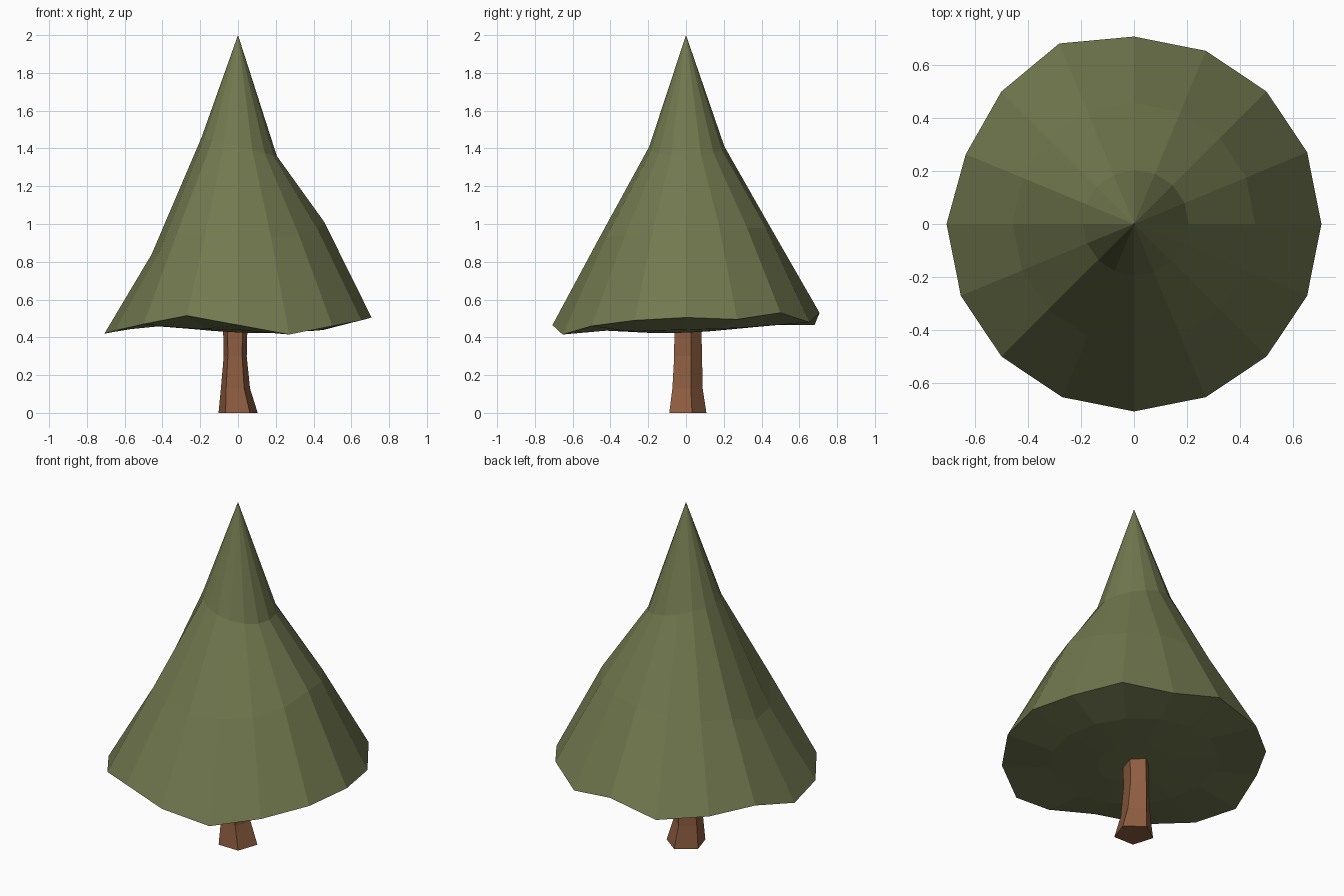
import bpy, bmesh, math

if "Cube" in bpy.data.objects:
    bpy.data.objects.remove(bpy.data.objects["Cube"])


def material(name, rgb):
    m = bpy.data.materials.new(name)
    m.diffuse_color = (*rgb, 1)
    m.use_nodes = True
    m.node_tree.nodes["Principled BSDF"].inputs["Base Color"].default_value = m.diffuse_color
    return m


def loft(name, rings, mat, apex=None):
    """Skin stacked rings of points; close with caps or a pointed tip."""
    bm = bmesh.new()
    loops = [[bm.verts.new(p) for p in ring] for ring in rings]
    n = len(loops[0])
    for a, b in zip(loops, loops[1:]):
        for i in range(n):
            j = (i + 1) % n
            bm.faces.new((a[i], a[j], b[j], b[i]))
    bm.faces.new(loops[0][::-1])
    if apex:
        tip = bm.verts.new(apex)
        for i in range(n):
            bm.faces.new((loops[-1][i], loops[-1][(i + 1) % n], tip))
    else:
        bm.faces.new(loops[-1])
    bmesh.ops.recalc_face_normals(bm, faces=bm.faces)
    me = bpy.data.meshes.new(name)
    bm.to_mesh(me)
    bm.free()
    me.materials.append(mat)
    ob = bpy.data.objects.new(name, me)
    bpy.context.collection.objects.link(ob)
    return ob


green = material("foliage green", (0.168, 0.190, 0.078))
brown = material("bark brown", (0.270, 0.110, 0.052))

# Foliage: 16-sided cone with an uneven hem, uneven middle and shallow underside
SIDES = 16
hem = [0.505, 0.495, 0.53, 0.48, 0.53, 0.465, 0.475, 0.485,
       0.42, 0.435, 0.47, 0.515, 0.465, 0.415, 0.46, 0.49]
middle = [1.01, 0.99, 0.98, 0.98, 0.965, 0.95, 0.92, 0.90,
          0.84, 0.84, 0.95, 0.94, 0.93, 0.93, 0.94, 0.97]
hem_radius = {5: 0.737, 7: 0.687}
angles = [2 * math.pi * i / SIDES for i in range(SIDES)]


def ring(r_of, z_of):
    return [(r_of(i, a) * math.cos(a), r_of(i, a) * math.sin(a), z_of(i, a))
            for i, a in enumerate(angles)]


def tilted(z, dx, dy):
    return lambda i, a: z + dx * math.cos(a) + dy * math.sin(a)


loft("foliage", [
    ring(lambda i, a: 0.2, tilted(0.434, -0.009, 0.008)),
    ring(lambda i, a: 0.455, tilted(0.452, -0.012, 0.013)),
    ring(lambda i, a: hem_radius.get(i, 0.707), lambda i, a: hem[i]),
    ring(lambda i, a: 0.457, lambda i, a: middle[i]),
    ring(lambda i, a: 0.199 + 0.008 * math.cos(a - 0.6), tilted(1.41, -0.05, 0)),
], green, apex=(0, 0, 2))

# Trunk: five-sided, flared at the foot: (z, centre x, centre y, rx, ry)
trunk = [(0, 0, 0, 0.109, 0.108), (0.13, -0.014, 0.0, 0.081, 0.088),
         (0.3, -0.015, 0.004, 0.064, 0.081), (0.5, -0.015, 0.002, 0.069, 0.078)]
loft("trunk", [
    [(cx + rx * math.cos(math.radians(17 + 72 * k)),
      cy + ry * math.sin(math.radians(17 + 72 * k)), z) for k in range(5)]
    for z, cx, cy, rx, ry in trunk], brown)
